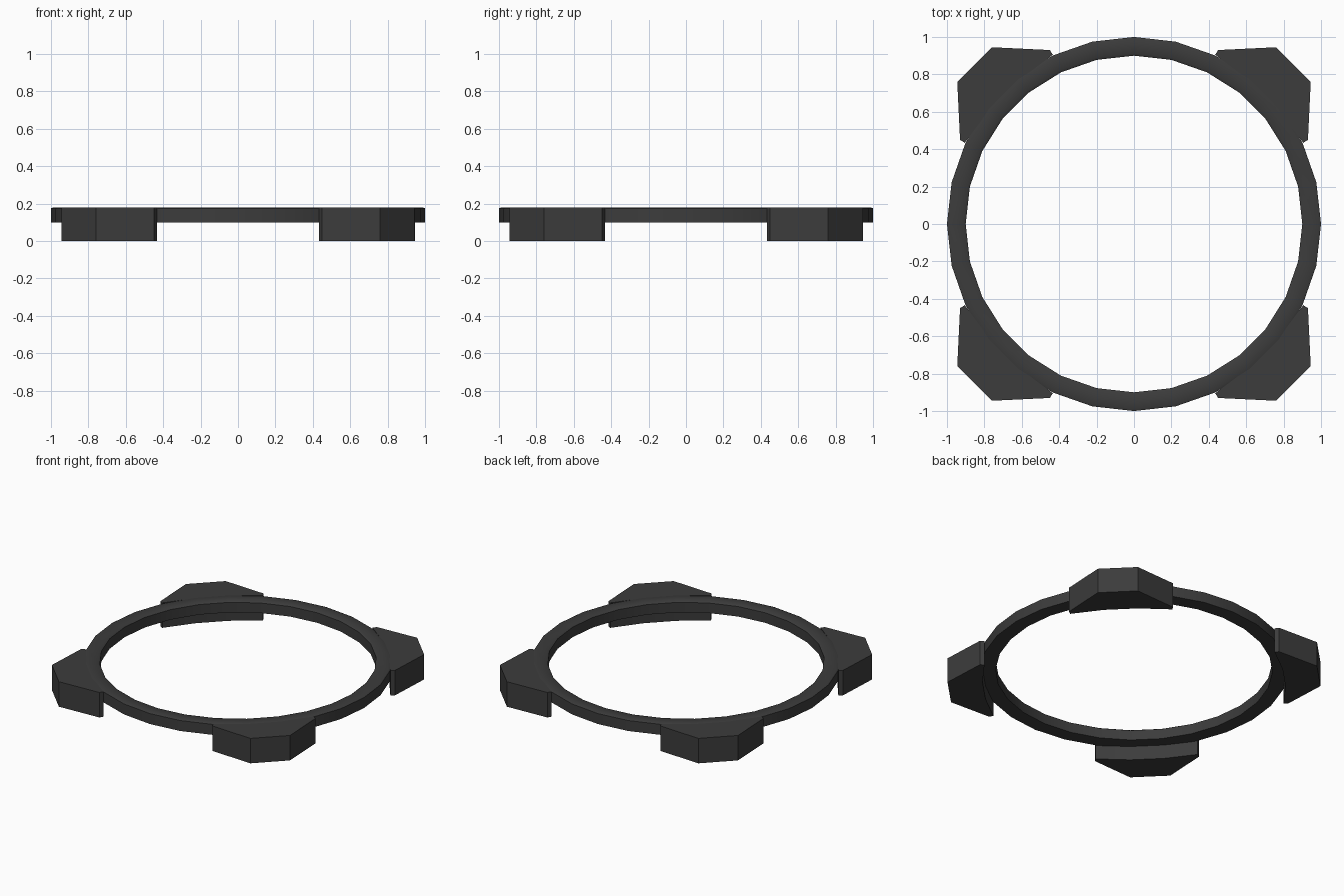
import bpy, bmesh, math

if "Cube" in bpy.data.objects:
    bpy.data.objects.remove(bpy.data.objects["Cube"])

mat = bpy.data.materials.new("dark grey")
mat.diffuse_color = (0.045, 0.045, 0.045, 1)
mat.use_nodes = True
mat.node_tree.nodes["Principled BSDF"].inputs["Base Color"].default_value = mat.diffuse_color


def finish(name, bm):
    bmesh.ops.recalc_face_normals(bm, faces=bm.faces[:])
    me = bpy.data.meshes.new(name)
    bm.to_mesh(me)
    bm.free()
    me.materials.append(mat)
    ob = bpy.data.objects.new(name, me)
    bpy.context.collection.objects.link(ob)
    bpy.ops.object.select_all(action='DESELECT')
    ob.select_set(True)
    bpy.context.view_layer.objects.active = ob
    bpy.ops.object.shade_smooth_by_angle(angle=math.radians(43))
    return ob


# Ring: small cross-section swept round 28 sides, with fine top chamfers
N = 28
profile = [(0.9, 0.1), (1.0, 0.1), (1.0, 0.175), (0.988, 0.18),
           (0.912, 0.18), (0.9, 0.172)]
bm = bmesh.new()
loops = []
for i in range(N):
    a = 2 * math.pi * i / N
    loops.append([bm.verts.new((r * math.cos(a), r * math.sin(a), z))
                  for r, z in profile])
for i in range(N):
    p, q = loops[i], loops[(i + 1) % N]
    for j in range(len(profile)):
        k = (j + 1) % len(profile)
        bm.faces.new((p[j], q[j], q[k], p[k]))
finish("ring", bm)

# Corner feet: faceted outside, curved inside along the ring's outer edge
arc = [(0.985 * math.cos(2 * math.pi * i / N), 0.985 * math.sin(2 * math.pi * i / N))
       for i in (4, 3)]
outline = [(0.905, 0.434), (0.93, 0.45), (0.945, 0.76), (0.76, 0.945),
           (0.45, 0.93), (0.434, 0.905)] + arc
for name, sx, sy in (("back_right_foot", 1, 1), ("back_left_foot", -1, 1),
                     ("front_left_foot", -1, -1), ("front_right_foot", 1, -1)):
    bm = bmesh.new()
    bottom = [bm.verts.new((sx * x, sy * y, 0)) for x, y in outline]
    top = [bm.verts.new((sx * x, sy * y, 0.179)) for x, y in outline]
    bm.faces.new(bottom)
    bm.faces.new(top)
    for i in range(len(outline)):
        j = (i + 1) % len(outline)
        bm.faces.new((bottom[i], bottom[j], top[j], top[i]))
    finish(name, bm)
